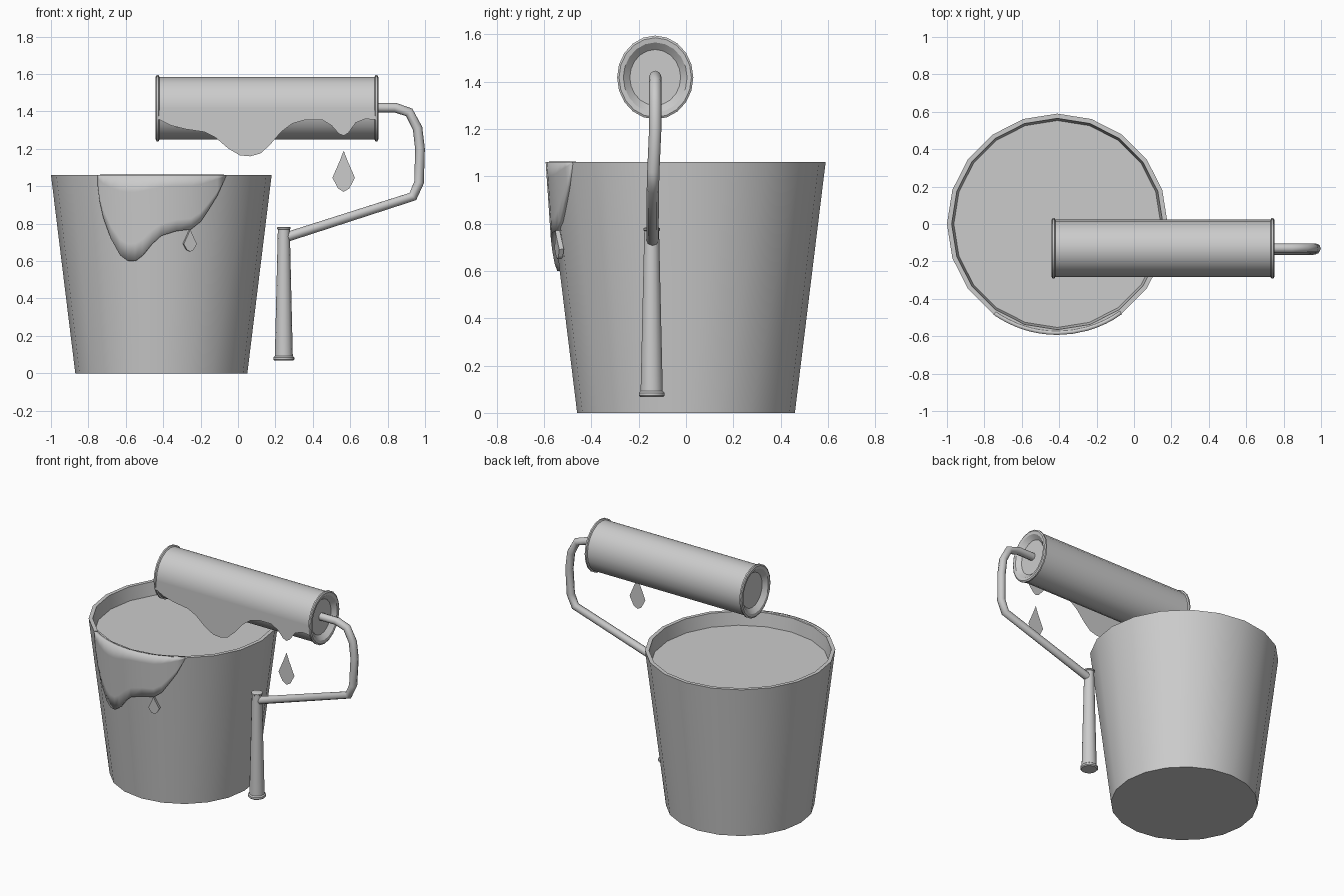
import bpy, bmesh, math
from mathutils import Vector, Matrix

if "Cube" in bpy.data.objects:
    bpy.data.objects.remove(bpy.data.objects["Cube"])


def finish(name, bm, smooth=True):
    mesh = bpy.data.meshes.new(name)
    bm.to_mesh(mesh)
    bm.free()
    ob = bpy.data.objects.new(name, mesh)
    bpy.context.collection.objects.link(ob)
    bpy.ops.object.select_all(action='DESELECT')
    ob.select_set(True)
    bpy.context.view_layer.objects.active = ob
    if smooth:
        bpy.ops.object.shade_smooth_by_angle(angle=math.radians(30))
    return ob


def lathe(name, profile, sides, matrix):
    """Spin (radius, height) points round z, cap both ends, then place."""
    bm = bmesh.new()
    rings = [[bm.verts.new((r * math.cos(math.tau * i / sides),
                            r * math.sin(math.tau * i / sides), z))
              for i in range(sides)] for r, z in profile]
    for a, b in zip(rings, rings[1:]):
        for i in range(sides):
            j = (i + 1) % sides
            bm.faces.new((a[i], a[j], b[j], b[i]))
    bm.faces.new(rings[0][::-1])
    bm.faces.new(rings[-1])
    bmesh.ops.recalc_face_normals(bm, faces=bm.faces)
    bm.transform(matrix)
    return finish(name, bm)


def sheet(name, outline, top, rows, depth):
    """Paint sheet between a wavy lower outline and a top height."""
    bm = bmesh.new()
    cols = []
    for x, z0 in outline:
        col = []
        for k in range(rows + 1):
            z = z0 + (top - z0) * k / rows
            col.append(bm.verts.new((x, depth(x, z), z)))
        cols.append(col)
    for a, b in zip(cols, cols[1:]):
        for k in range(rows):
            bm.faces.new((a[k], b[k], b[k + 1], a[k + 1]))
    return finish(name, bm)


def drop(name, x, low, high, half, depth):
    """Flat teardrop, pointed at the top."""
    h = high - low
    side = [(0.35, 0.75), (0.8, 0.47), (1.0, 0.34), (0.5, 0.08)]
    pts = [(0, 1)] + [(-u, v) for u, v in side] + [(0, 0)] + side[::-1]
    bm = bmesh.new()
    verts = []
    for u, v in pts:
        px, pz = x + u * half, low + v * h
        verts.append(bm.verts.new((px, depth(px, pz), pz)))
    bm.faces.new(verts)
    return finish(name, bm, False)


# Bucket with thin wall, closed by the paint level
CX, TOP = -0.41, 1.06
at_bucket = Matrix.Translation((CX, 0, 0))
lathe("bucket", [(0.46, 0), (0.59, TOP), (0.565, TOP), (0.552, 0.96)], 20, at_bucket)
lathe("paint_surface", [(0.552, 0.962), (0.553, 0.97)], 20, at_bucket)


# Paint run down the bucket front, thicker toward the bottom
def bucket_front(x, z):
    r = 0.46 + 0.13 * z / TOP + 0.003 + 0.055 * (TOP - z)
    return -math.sqrt(r * r - (x - CX) ** 2)


run = sheet("bucket_paint_run",
            [(-0.75, 1.0), (-0.74, 0.92), (-0.72, 0.83), (-0.68, 0.72), (-0.63, 0.63),
             (-0.59, 0.6), (-0.55, 0.6), (-0.51, 0.63), (-0.46, 0.69), (-0.41, 0.735),
             (-0.33, 0.76), (-0.25, 0.77), (-0.2, 0.81), (-0.15, 0.885),
             (-0.11, 0.95), (-0.065, 1.05)], TOP, 5, bucket_front)
spill = drop("bucket_paint_drop", -0.255, 0.65, 0.77, 0.035, bucket_front)
for ob in (run, spill):
    mod = ob.modifiers.new("thickness", 'SOLIDIFY')
    mod.thickness = 0.02

# Roller: slightly oval drum with end rims and recessed ends
RY, RZ = -0.13, 1.417
half = [(0.118, -0.565), (0.148, -0.592), (0.168, -0.595), (0.177, -0.59),
        (0.177, -0.58), (0.168, -0.575)]
profile = half + [(r, -z) for r, z in half[::-1]]
to_x = (Matrix.Translation((0.155, RY, RZ)) @ Matrix.Diagonal((1, 0.91, 1, 1))
        @ Matrix.Rotation(math.radians(90), 4, 'Y'))
lathe("roller", profile, 20, to_x)


# Paint hanging from the roller front, with one falling drop
def roller_front(x, z):
    return -0.283


sheet("roller_paint_drip",
      [(-0.43, 1.36), (-0.36, 1.325), (-0.28, 1.305), (-0.18, 1.29), (-0.12, 1.26),
       (-0.05, 1.2), (0.01, 1.165), (0.065, 1.16), (0.12, 1.175), (0.17, 1.22),
       (0.23, 1.29), (0.29, 1.335), (0.36, 1.355), (0.45, 1.355), (0.5, 1.325),
       (0.54, 1.28), (0.565, 1.27), (0.59, 1.285), (0.63, 1.34), (0.68, 1.36),
       (0.74, 1.355)], 1.42, 1, roller_front)
drop("falling_paint_drop", 0.565, 0.97, 1.19, 0.06, roller_front)

# Bent wire arm
path = [(0.71, -0.13, 1.42), (0.84, -0.13, 1.42), (0.915, -0.13, 1.395),
        (0.96, -0.13, 1.31), (0.973, -0.13, 1.2), (0.968, -0.138, 1.02),
        (0.935, -0.14, 0.945), (0.25, -0.142, 0.725)]
curve = bpy.data.curves.new("wire_arm", 'CURVE')
curve.dimensions = '3D'
curve.bevel_depth = 0.026
curve.bevel_resolution = 2
curve.use_fill_caps = True
spline = curve.splines.new('POLY')
spline.points.add(len(path) - 1)
for p, co in zip(spline.points, path):
    p.co = (*co, 1)
arm = bpy.data.objects.new("wire_arm", curve)
bpy.context.collection.objects.link(arm)
bpy.ops.object.select_all(action='DESELECT')
arm.select_set(True)
bpy.context.view_layer.objects.active = arm
bpy.ops.object.convert(target='MESH')
bpy.ops.object.shade_smooth_by_angle(angle=math.radians(50))

# Tapered grip with end flanges
lathe("grip", [(0.05, 0.067), (0.056, 0.073), (0.056, 0.085), (0.048, 0.092),
               (0.032, 0.768), (0.036, 0.772), (0.036, 0.78), (0.03, 0.783)],
      14, Matrix.Translation((0.245, -0.145, 0)))
